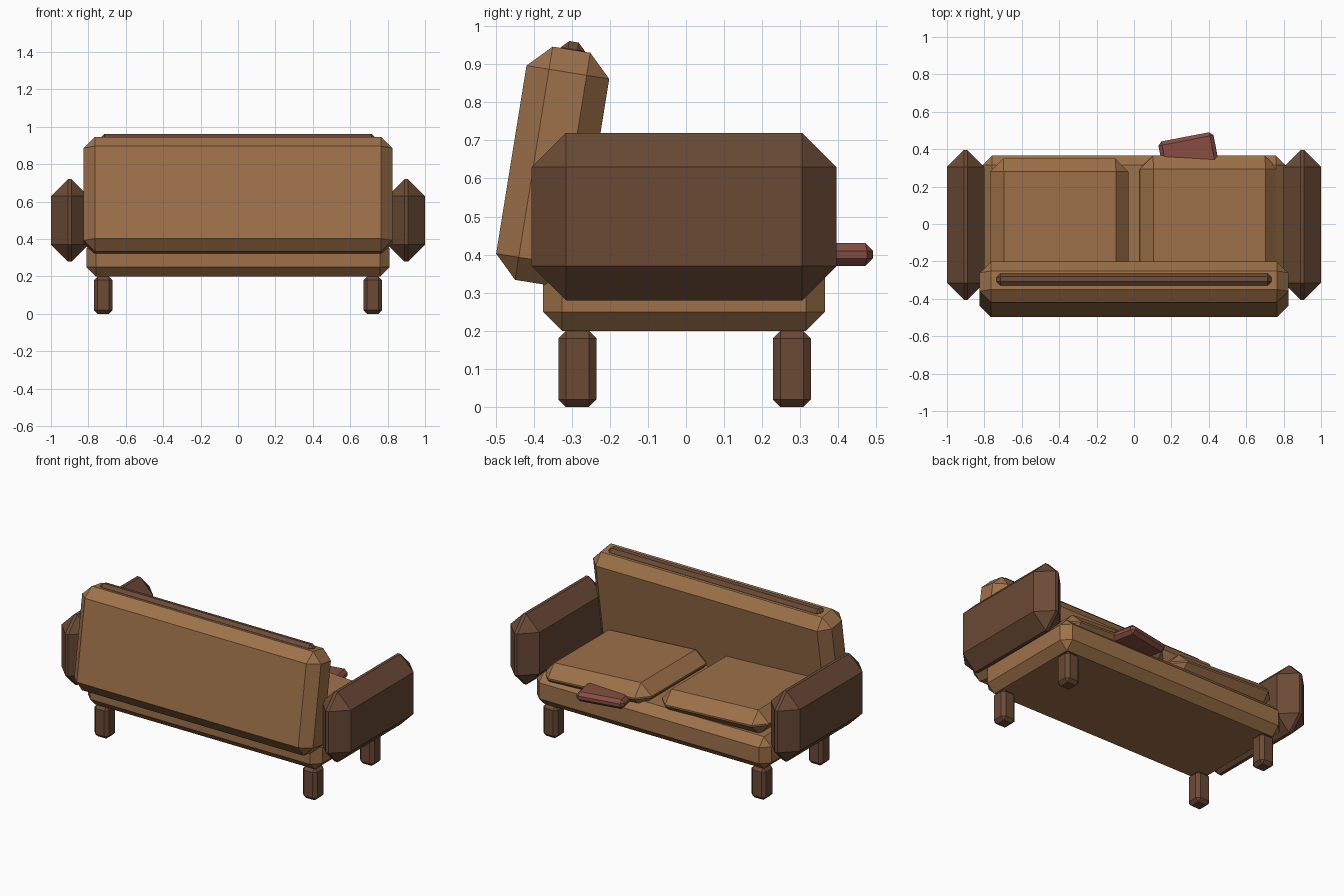
import bpy, bmesh
from mathutils import Matrix, Euler

if "Cube" in bpy.data.objects:
    bpy.data.objects.remove(bpy.data.objects["Cube"], do_unlink=True)


def material(name, rgb):
    mat = bpy.data.materials.new(name)
    mat.use_nodes = True
    color = (*rgb, 1.0)
    mat.diffuse_color = color
    mat.node_tree.nodes["Principled BSDF"].inputs["Base Color"].default_value = color
    return mat


tan = material("tan_leather", (0.34, 0.166, 0.067))
dark = material("dark_brown", (0.145, 0.068, 0.036))
red = material("dusty_red", (0.24, 0.076, 0.054))


def block(name, size, loc, bevel, mat, rot=(0, 0, 0)):
    """Box with a single flat chamfer on every edge."""
    bm = bmesh.new()
    bmesh.ops.create_cube(bm, size=1, matrix=Matrix.Diagonal((*size, 1)))
    bmesh.ops.bevel(bm, geom=bm.edges[:], offset=bevel, segments=1,
                    affect='EDGES', profile=0.5)
    bm.transform(Matrix.Translation(loc) @ Euler(rot).to_matrix().to_4x4())
    mesh = bpy.data.meshes.new(name)
    bm.to_mesh(mesh)
    bm.free()
    mesh.materials.append(mat)
    obj = bpy.data.objects.new(name, mesh)
    bpy.context.collection.objects.link(obj)
    return obj


# Seat base
block("seat_base", (1.62, 0.74, 0.2), (0, -0.005, 0.3), 0.05, tan)

# Leaning backrest with a top trim bar
block("backrest", (1.65, 0.22, 0.62), (0, -0.35, 0.632), 0.06, tan, (-0.16, 0, 0))
block("backrest_trim", (1.47, 0.065, 0.05), (0, -0.298, 0.934), 0.02, dark, (-0.16, 0, 0))

# Armrests and legs
for side, x in (("left", 1), ("right", -1)):
    block(f"{side}_armrest", (0.2, 0.8, 0.44), (0.9 * x, -0.005, 0.5), 0.09, dark)
    for end, y in (("front", -0.285), ("rear", 0.278)):
        block(f"{end}_{side}_leg", (0.1, 0.1, 0.2), (0.72 * x, y, 0.1), 0.02, dark)

# Loose seat cushions, each slightly tipped
block("left_cushion", (0.74, 0.68, 0.15), (0.4, 0.025, 0.406), 0.07, tan, (0, 0.06, 0))
block("right_cushion", (0.74, 0.68, 0.15), (-0.4, 0.01, 0.447), 0.07, tan, (0, 0.05, 0))

# Small throw pillow poking out over the seat edge
block("throw_pillow", (0.3, 0.22, 0.06), (0.295, 0.358, 0.4), 0.02, red, (0, 0, 0.19))
